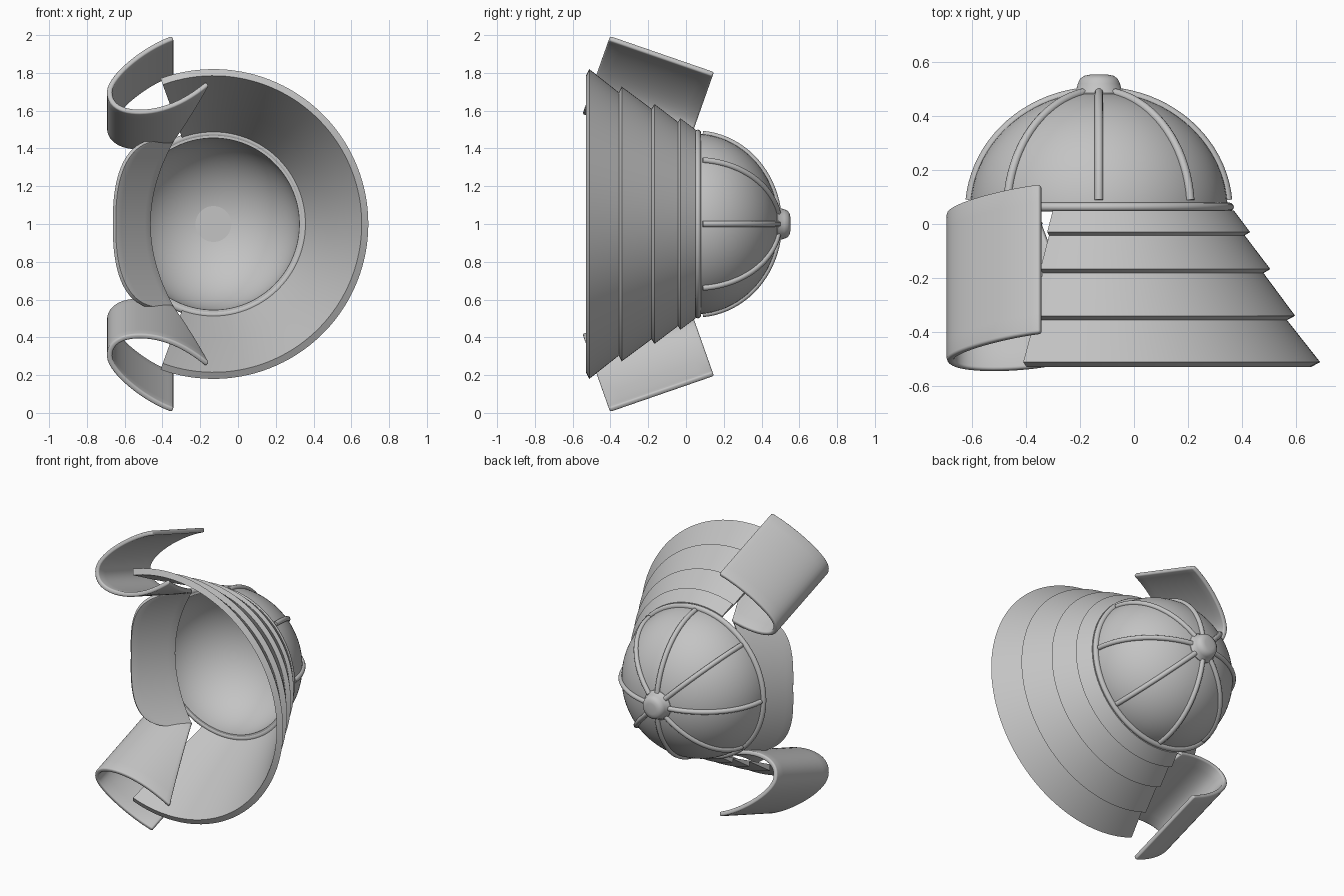
import bpy, bmesh, math
from mathutils import Vector
from mathutils.geometry import interpolate_bezier

cube = bpy.data.objects.get("Cube")
if cube:
    bpy.data.objects.remove(cube, do_unlink=True)

CX, CZ = -0.13, 1.0   # helmet axis runs along y through this point

metal = bpy.data.materials.new("plain grey")
metal.use_nodes = True
GREY = (0.55, 0.55, 0.55, 1)
metal.diffuse_color = GREY
metal.node_tree.nodes["Principled BSDF"].inputs["Base Color"].default_value = GREY


def around(r, y, a):
    return Vector((CX + r * math.cos(a), y, CZ + r * math.sin(a)))


def build(name, rows, wrap_rows=False, wrap_cols=False, caps=False, thick=0, bevel=0):
    """Skin a grid of points; optionally close it, thicken it and round its edges."""
    bm = bmesh.new()
    grid = [[bm.verts.new(p) for p in row] for row in rows]
    n, m = len(grid), len(grid[0])
    for i in range(n if wrap_rows else n - 1):
        for j in range(m if wrap_cols else m - 1):
            k, l = (i + 1) % n, (j + 1) % m
            bm.faces.new((grid[i][j], grid[k][j], grid[k][l], grid[i][l]))
    if caps:
        bm.faces.new(grid[0])
        bm.faces.new(grid[-1])
    bmesh.ops.remove_doubles(bm, verts=bm.verts, dist=0.0005)
    bmesh.ops.recalc_face_normals(bm, faces=bm.faces)
    mesh = bpy.data.meshes.new(name)
    bm.to_mesh(mesh)
    bm.free()
    ob = bpy.data.objects.new(name, mesh)
    bpy.context.collection.objects.link(ob)
    mesh.materials.append(metal)
    if thick:
        mod = ob.modifiers.new("thickness", "SOLIDIFY")
        mod.thickness, mod.offset = thick, 0
    if bevel:
        mod = ob.modifiers.new("rounded", "BEVEL")
        mod.width, mod.segments = bevel, 3
        mod.limit_method, mod.angle_limit = "ANGLE", math.radians(50)
    bpy.ops.object.select_all(action="DESELECT")
    ob.select_set(True)
    bpy.context.view_layer.objects.active = ob
    bpy.ops.object.shade_smooth_by_angle(angle=math.radians(35))
    return ob


def lathe(name, profile, start=0.0, end=math.tau, steps=96, closed=True):
    """Turn a profile of (radius, y) around the helmet axis."""
    full = end - start > 6.28
    count = steps if full else steps + 1
    rows = [[around(r, y, start + (end - start) * i / steps) for r, y in profile]
            for i in range(count)]
    return build(name, rows, wrap_rows=full, wrap_cols=closed, caps=not full)


def dome_arc(r, h, lo, hi, n):
    angles = [math.radians(lo + (hi - lo) * i / n) for i in range(n + 1)]
    return [(r * math.cos(a), 0.05 + h * math.sin(a)) for a in angles]


# Hollow dome
lathe("dome", dome_arc(0.477, 0.44, 0, 90, 24) + dome_arc(0.455, 0.42, 90, 0, 24), closed=True)

# Rim ring
ring = [(0.48 + 0.02 * math.cos(t), 0.063 + 0.017 * math.sin(t))
        for t in (math.tau * i / 12 for i in range(12))]
lathe("rim_ring", ring)

# Crown knob
lathe("crown_knob", [(0, 0.46), (0.095, 0.46), (0.095, 0.485), (0.085, 0.495), (0.078, 0.52),
                     (0.07, 0.538), (0.055, 0.549), (0.035, 0.553), (0, 0.553)], closed=False, steps=48)

# Eight raised ribs
for i in range(8):
    curve = bpy.data.curves.new("dome_rib", "CURVE")
    curve.dimensions = "3D"
    curve.bevel_depth, curve.bevel_resolution, curve.use_fill_caps = 0.016, 3, True
    arc = dome_arc(0.48, 0.443, 5, 80, 18)
    spline = curve.splines.new("POLY")
    spline.points.add(len(arc) - 1)
    for point, (r, y) in zip(spline.points, arc):
        point.co = (*around(r, y, math.tau * i / 8), 1)
    curve.materials.append(metal)
    rib = bpy.data.objects.new("dome_rib", curve)
    bpy.context.collection.objects.link(rib)

# Flared neck guard: stepped outside, plain cone inside, open towards -x
outer = [(0.5, 0.05), (0.56, -0.03), (0.54, -0.042), (0.635, -0.167), (0.61, -0.182),
         (0.727, -0.34), (0.697, -0.356), (0.82, -0.512)]
inner = [(0.785, -0.53), (0.692, -0.357), (0.604, -0.183), (0.534, -0.043), (0.486, 0.05)]
SPAN = math.radians(110)
lathe("neck_guard", outer + inner, -SPAN, SPAN, 80)


# Turned-back side wings
def wing_row(t):
    """Hook-shaped section at depth t; the inner arm gets shorter towards the back."""
    arm = []
    for i in range(12):
        x = -0.52 + (0.36 - 0.19 * t) * (1 - i / 12)
        arm.append((x, 1.595 + 0.15 * ((x + 0.52) / 0.36) ** 2))
    low = [Vector(p) for p in ((-0.52, 1.595), (-0.6, 1.595), (-0.68, 1.62), (-0.68, 1.7))]
    high = [Vector(p) for p in ((-0.68, 1.7), (-0.68, 1.78), (-0.5, 1.93), (-0.345, 1.985))]
    hook = interpolate_bezier(*low, 12)[:-1] + interpolate_bezier(*high, 16)
    return arm + [(p[0], p[1]) for p in hook]


def wing(name, side):
    rows = []
    for i in range(9):
        t = i / 8
        rows.append([(x, -0.4 + (z - 2) * 0.354 + 0.55 * t, CZ + side * (z - 0.19 * t - 1))
                     for x, z in wing_row(t)])
    build(name, rows, thick=0.028, bevel=0.01)


wing("upper_wing", 1)
wing("lower_wing", -1)

# Curved visor flaring out of the rim
rows = []
for i in range(41):
    s = math.sin(math.pi * (i / 40 - 0.5))
    x_in = -0.345 - 0.125 * (1 - s * s)
    x_out = -0.4 - 0.255 * max(0, 1 - abs(s) ** 2.5) ** 0.4
    row = []
    for j in range(7):
        x = x_in + (x_out - x_in) * j / 6
        row.append((x, 0.01 - 1.05 * (x_in - x), CZ + 0.445 * s))
    rows.append(row)
build("visor", rows, thick=0.022, bevel=0.006)
